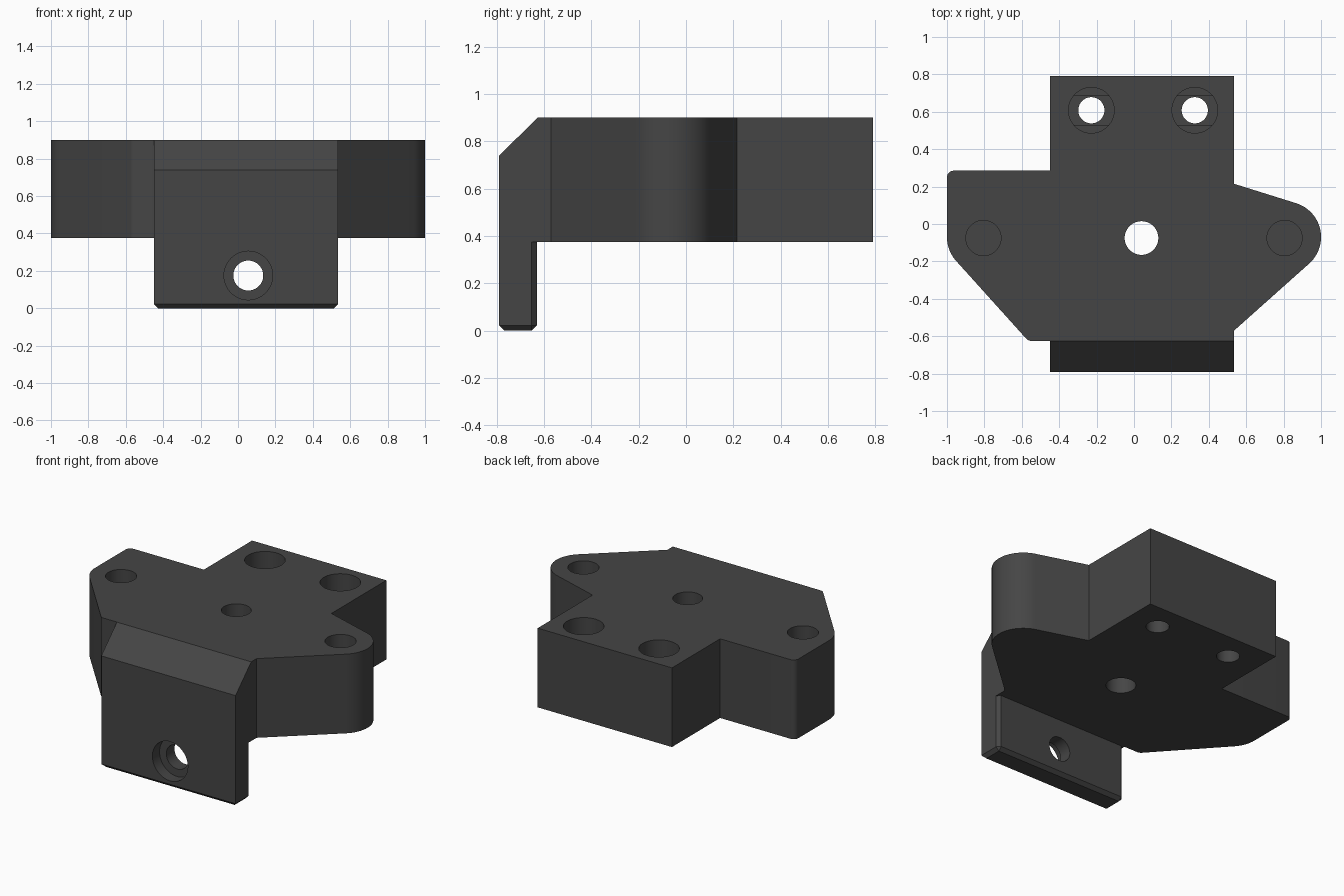
import bpy, bmesh
from math import cos, sin, radians, pi
from mathutils import Matrix

if "Cube" in bpy.data.objects:
    bpy.data.objects.remove(bpy.data.objects["Cube"])

BOTTOM, TOP = 0.375, 0.9          # main block heights
X0, X1 = -0.45, 0.535             # width of the tail and the lip
FRONT, STEP, BACK = -0.79, -0.625, 0.79


def make_object(name, bm):
    bmesh.ops.recalc_face_normals(bm, faces=bm.faces)
    mesh = bpy.data.meshes.new(name)
    bm.to_mesh(mesh)
    bm.free()
    ob = bpy.data.objects.new(name, mesh)
    bpy.context.collection.objects.link(ob)
    return ob


def prism(name, points, direction):
    """Extrude a closed ring of 3D points along a direction."""
    bm = bmesh.new()
    face = bm.faces.new([bm.verts.new(p) for p in points])
    ext = bmesh.ops.extrude_face_region(bm, geom=[face])
    verts = [g for g in ext["geom"] if isinstance(g, bmesh.types.BMVert)]
    bmesh.ops.translate(bm, vec=direction, verts=verts)
    return make_object(name, bm)


def arc(cx, cy, r, a0, a1, n):
    return [(cx + r * cos(radians(a0 + (a1 - a0) * i / n)),
             cy + r * sin(radians(a0 + (a1 - a0) * i / n))) for i in range(n + 1)]


def combine(target, tool, operation):
    mod = target.modifiers.new("combine", "BOOLEAN")
    mod.operation, mod.solver, mod.object = operation, "EXACT", tool
    bpy.ops.object.select_all(action="DESELECT")
    bpy.context.view_layer.objects.active = target
    target.select_set(True)
    bpy.ops.object.modifier_apply(modifier=mod.name)
    bpy.data.objects.remove(tool)


def drill(target, x, y, r, z0, z1):
    ring = arc(x, y, r, 0, 360, 64)[:-1]
    combine(target, prism("drill", [(a, b, z0) for a, b in ring], (0, 0, z1 - z0)), "DIFFERENCE")


def drill_front(target, x, z, r, y0, y1):
    ring = arc(x, z, r, 0, 360, 64)[:-1]
    combine(target, prism("drill", [(a, y0, b) for a, b in ring], (0, y1 - y0, 0)), "DIFFERENCE")


# Main block: tail, rounded right ear, front tab, tapered left ear
outline = [(X0, BACK), (X1, BACK), (X1, 0.215)]
outline += arc(0.81, -0.07, 0.19, 72, -49, 24)
outline += [(X1, -0.57), (X1, FRONT), (X0, FRONT), (X0, STEP)]
outline += arc(-0.55, -0.59, 0.035, 270, 223, 6)
outline += arc(-0.81, -0.07, 0.19, 223, 180, 10)
outline += arc(-0.965, 0.25, 0.035, 180, 90, 8)
outline += [(X0, 0.285)]
block = prism("mounting_block", [(x, y, BOTTOM) for x, y in outline], (0, 0, TOP - BOTTOM))

# Hanging front lip with chamfered bottom and rear edges
bm = bmesh.new()
bmesh.ops.create_cube(bm, size=1)
lip_top, lip_back = 0.5, -0.63
bmesh.ops.scale(bm, vec=(X1 - X0, lip_back - FRONT, lip_top), verts=bm.verts)
bmesh.ops.translate(bm, vec=((X0 + X1) / 2, (FRONT + lip_back) / 2, lip_top / 2), verts=bm.verts)
chamfered = []
for e in bm.edges:
    a, b = e.verts[0].co, e.verts[1].co
    low = max(a.z, b.z) < 0.01
    rear = abs(a.z - b.z) > 0.1 and a.y > lip_back - 0.01
    if low or rear:
        chamfered.append(e)
bmesh.ops.bevel(bm, geom=chamfered, offset=0.022, segments=1, affect="EDGES", profile=0.5)
combine(block, make_object("lip", bm), "UNION")

# Sloped top edge of the lip
wedge = [(-0.8, FRONT - 0.05, 0.69), (-0.8, STEP + 0.05, 0.955), (-0.8, FRONT - 0.05, 0.955)]
wedge[1] = (-0.8, STEP + 0.05, TOP + 0.05)
wedge[2] = (-0.8, FRONT - 0.05, TOP + 0.05)
combine(block, prism("slope", wedge, (1.6, 0, 0)), "DIFFERENCE")

# Centre hole and blind pin sockets
drill(block, 0.04, -0.075, 0.09, 0.2, 1.1)
for x in (-0.805, 0.805):
    drill(block, x, -0.075, 0.094, 0.5, 1.1)

# Counterbored screw holes, with a shallow flat-sided step on each seat
SEAT = 0.6
for x in (-0.228, 0.325):
    y, r, half = 0.608, 0.122, 0.078
    drill(block, x, y, r, SEAT, 1.1)
    ring = [(x + r * cos(2 * pi * i / 64), y + max(-half, min(half, r * sin(2 * pi * i / 64))))
            for i in range(64)]
    ring = [p for i, p in enumerate(ring)
            if abs(p[1] - y) < half - 1e-6
            or abs(ring[i - 1][1] - y) < half - 1e-6
            or abs(ring[(i + 1) % 64][1] - y) < half - 1e-6]
    combine(block, prism("seat", [(a, b, SEAT - 0.02) for a, b in ring], (0, 0, 0.1)), "DIFFERENCE")
    drill(block, x, y, 0.07, 0.2, 1.1)

# Counterbored hole through the lip
drill_front(block, 0.055, 0.175, 0.13, -1.0, FRONT + 0.075)
drill_front(block, 0.055, 0.175, 0.08, -1.0, -0.5)

# Dark grey finish
grey = bpy.data.materials.new("dark_grey")
grey.diffuse_color = (0.06, 0.06, 0.06, 1)
grey.use_nodes = True
grey.node_tree.nodes["Principled BSDF"].inputs["Base Color"].default_value = grey.diffuse_color
block.data.materials.clear()
block.data.materials.append(grey)
for p in block.data.polygons:
    p.material_index = 0
bpy.ops.object.shade_smooth_by_angle(angle=radians(30))
